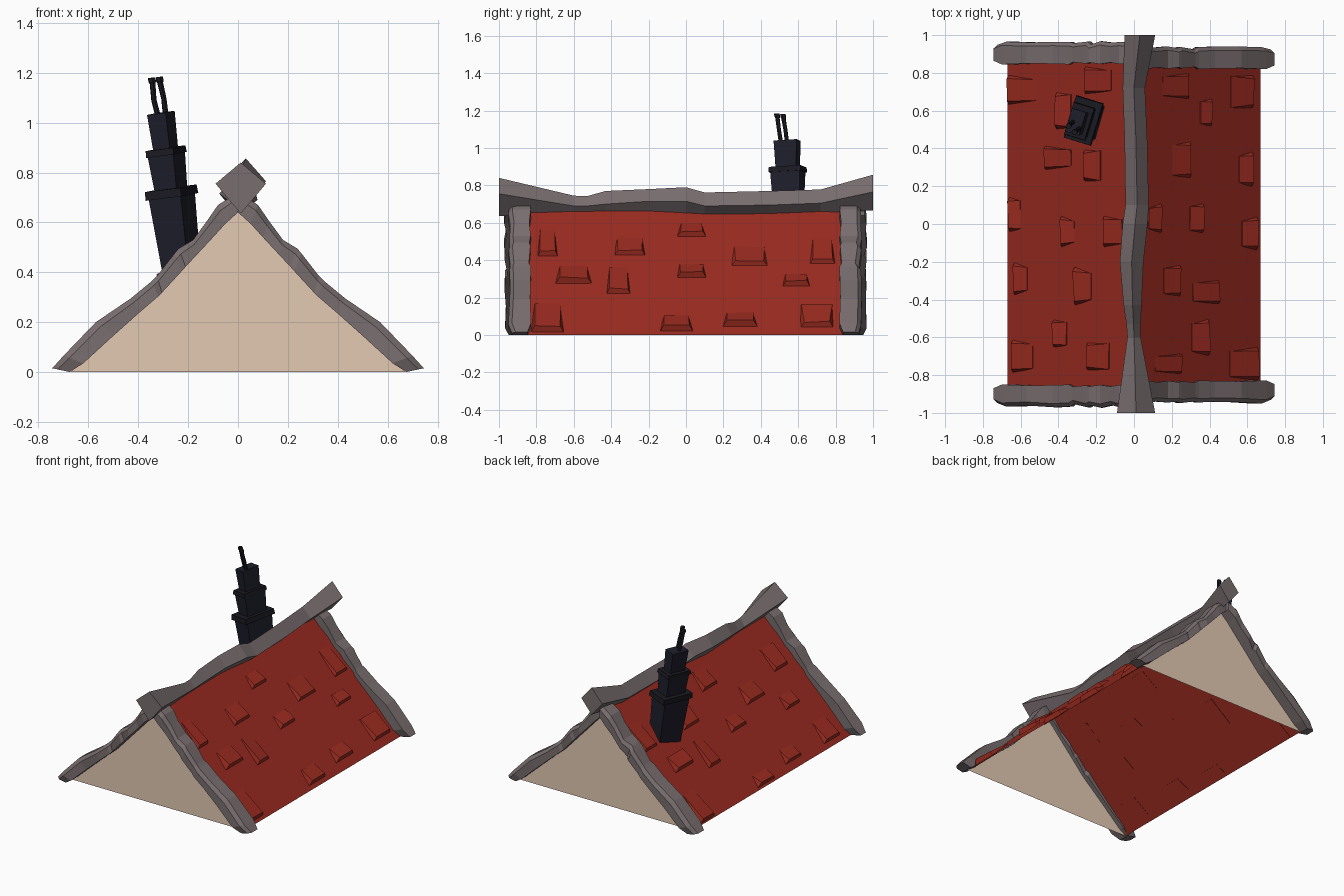
import bpy, bmesh, math, random
from mathutils import Vector, Matrix

if "Cube" in bpy.data.objects:
    bpy.data.objects.remove(bpy.data.objects["Cube"])

random.seed(4)


def material(name, rgb):
    m = bpy.data.materials.new(name)
    m.diffuse_color = (*rgb, 1)
    m.use_nodes = True
    m.node_tree.nodes["Principled BSDF"].inputs["Base Color"].default_value = m.diffuse_color
    return m


RED = material("red tile", (0.325, 0.024, 0.014))
STONE = material("grey stone", (0.19, 0.155, 0.16))
PLASTER = material("beige plaster", (0.77, 0.59, 0.455))
NAVY = material("dark navy brick", (0.013, 0.013, 0.024))
BLACK = material("blackened iron", (0.010, 0.010, 0.015))


def add_mesh(name, verts, faces, mat, closed=True):
    me = bpy.data.meshes.new(name)
    bm = bmesh.new()
    vs = [bm.verts.new(v) for v in verts]
    for f in faces:
        bm.faces.new([vs[i] for i in f])
    if closed:
        bmesh.ops.recalc_face_normals(bm, faces=bm.faces)
    bm.to_mesh(me)
    bm.free()
    me.materials.append(mat)
    ob = bpy.data.objects.new(name, me)
    bpy.context.collection.objects.link(ob)
    return ob


def loft(name, rings, mat):
    """Join equal-length rings of points into a capped solid."""
    n = len(rings[0])
    verts = [p for r in rings for p in r]
    faces = [(k * n + i, k * n + (i + 1) % n, (k + 1) * n + (i + 1) % n, (k + 1) * n + i)
             for k in range(len(rings) - 1) for i in range(n)]
    faces += [tuple(range(n))[::-1], tuple(range((len(rings) - 1) * n, len(rings) * n))]
    return add_mesh(name, verts, faces, mat)


# Roof sheet: two flat slopes, open below
HALF, TOP = 0.67, 0.67
PROFILE = [(-HALF, 0), (0, TOP), (HALF, 0)]
roof_v = [(x, y, z) for y in (-0.88, 0.88) for x, z in PROFILE]
add_mesh("roof", roof_v, [(0, 3, 4, 1), (1, 4, 5, 2)][::1], RED, False).data.flip_normals()

# Gable walls, facing outwards
for y, label in ((-0.885, "front"), (0.885, "back")):
    face = (0, 2, 1) if y < 0 else (0, 1, 2)
    add_mesh(label + "_gable", [(x, y, z) for x, z in PROFILE], [face], PLASTER, False)


def roof_point(x, y, lift):
    n = Vector((math.copysign(TOP, x), 0, HALF)).normalized()
    return Vector((x, y, TOP - abs(x) * TOP / HALF)) + n * lift


# Raised tiles: wedges, thick at the lower edge (centre x, centre y, run, width)
TILES = [(.22, .73, .14, .14), (.38, .59, .06, .15), (.25, .34, .10, .20), (.57, .70, .12, .18),
         (.59, .29, .07, .19), (.11, .03, .07, .16), (.33, .03, .07, .16), (.61, -.05, .08, .18),
         (.20, -.30, .09, .17), (.38, -.36, .14, .13), (.35, -.60, .09, .20), (.18, -.74, .14, .11),
         (.58, -.74, .15, .18), (-.59, .71, .15, .16), (-.19, .76, .14, .15), (-.37, .60, .08, .20),
         (-.40, .35, .14, .13), (-.22, .31, .09, .17), (-.63, .05, .06, .19), (-.35, -.04, .07, .17),
         (-.11, -.04, .10, .17), (-.60, -.29, .07, .18), (-.27, -.33, .09, .21),
         (-.39, -.58, .07, .15), (-.59, -.70, .11, .18), (-.19, -.70, .12, .15)]
for x, y, run, wid in TILES:
    s = math.copysign(1, x)
    hi, lo = x - s * run / 2, x + s * run / 2
    a, b = wid / 2 * random.uniform(.65, .95), wid / 2
    rings = [[roof_point(hi, y - a, -.005), roof_point(hi, y + a, -.005),
              roof_point(lo, y + b, -.005), roof_point(lo, y - b, -.005)],
             [roof_point(hi, y - a, random.uniform(.001, .008)),
              roof_point(hi, y + a, random.uniform(.001, .008)),
              roof_point(lo - s * .012, y + b * .75, random.uniform(.018, .034)),
              roof_point(lo - s * .012, y - b * .75, random.uniform(.018, .034))]]
    loft("raised_tile", rings, RED)

# Stone gable trim: (outer x, outer z, inner x, inner z, half depth)
TRIM = [(.745, .015, .675, .0, .040), (.70, .065, .62, .035, .060), (.57, .20, .50, .145, .055),
        (.43, .295, .39, .243, .057), (.345, .365, .32, .303, .060), (.325, .385, .305, .318, .048),
        (.255, .475, .225, .405, .056), (.238, .495, .21, .422, .050), (.18, .53, .165, .47, .058),
        (.125, .605, .10, .54, .050), (.08, .67, .05, .595, .058), (0, .72, 0, .64, .055)]
for label, side, yc in (("front_left", -1, -.91), ("front_right", 1, -.888),
                        ("back_left", -1, .905), ("back_right", 1, .88)):
    e = math.copysign(1, yc)
    rings = []
    for ox, oz, ix, iz, h in TRIM:
        j = random.uniform(-.005, .005)
        face, back = yc + e * (h + j), yc - e * h
        mx, mz = ox + (ix - ox) * .3, oz + (iz - oz) * .3
        rings.append([(side * ix, back, iz), (side * ox, back, oz),
                      (side * ox, face - e * .02, oz), (side * mx, face, mz),
                      (side * ix, face, iz)])
    loft(label + "_trim", rings, STONE)

# Ridge beam: uneven diamond section (y, left x, right x, side z, top z, bottom z)
RIDGE = [(-1, -.09, .112, .755, .84, .635), (-.6, -.035, .035, .69, .745, .65),
         (-.53, -.04, .035, .69, .742, .65), (-.43, -.055, .04, .70, .77, .645),
         (-.2, -.075, .05, .715, .78, .64), (0, -.06, .072, .715, .79, .64),
         (.1, -.045, .078, .69, .762, .64), (.45, -.05, .07, .695, .77, .64),
         (.72, -.06, .058, .705, .778, .65), (1, -.05, .112, .765, .857, .667)]
loft("ridge_beam", [[((l + r) / 2, y, t), (r, y, s), ((l + r) / 2, y, b), (l, y, s)]
                    for y, l, r, s, t, b in RIDGE], STONE)

# Leaning stepped chimney
LEAN = (Matrix.Translation((-.22, .555, .36)) @ Matrix.Rotation(math.radians(-7.5), 4, 'Y')
        @ Matrix.Rotation(math.radians(1.2), 4, 'X') @ Matrix.Rotation(math.radians(-17), 4, 'Z'))


def block(name, z0, z1, s0, s1, mat):
    rings = [[LEAN @ Vector((sx * w / 2, sy * d / 2, z)) for sx, sy in
              ((-1, -1), (1, -1), (1, 1), (-1, 1))] for z, (w, d) in ((z0, s0), (z1, s1))]
    loft(name, rings, mat)


block("chimney_base", 0, .35, (.105, .17), (.135, .20), NAVY)
block("chimney_lower_cap", .345, .38, (.152, .235), (.148, .23), BLACK)
block("chimney_middle", .375, .52, (.092, .150), (.108, .165), NAVY)
block("chimney_upper_cap", .515, .542, (.118, .182), (.114, .176), BLACK)
block("chimney_top", .54, .685, (.07, .115), (.078, .128), NAVY)

# Two thin flared chimney pots
for label, x, y, bend in (("left", -.012, -.004, -.006), ("right", .027, -.026, .004)):
    rings = []
    for z, r, t in ((.67, .012, 0), (.74, .011, bend), (.805, .012, 0), (.815, .016, 0), (.83, .015, 0)):
        dy = -.02 * (z - .67) / .16
        rings.append([LEAN @ Vector((x + t + r * math.cos(k * math.pi / 3),
                                     y + dy + r * math.sin(k * math.pi / 3), z)) for k in range(6)])
    loft(label + "_chimney_pot", rings, BLACK)
